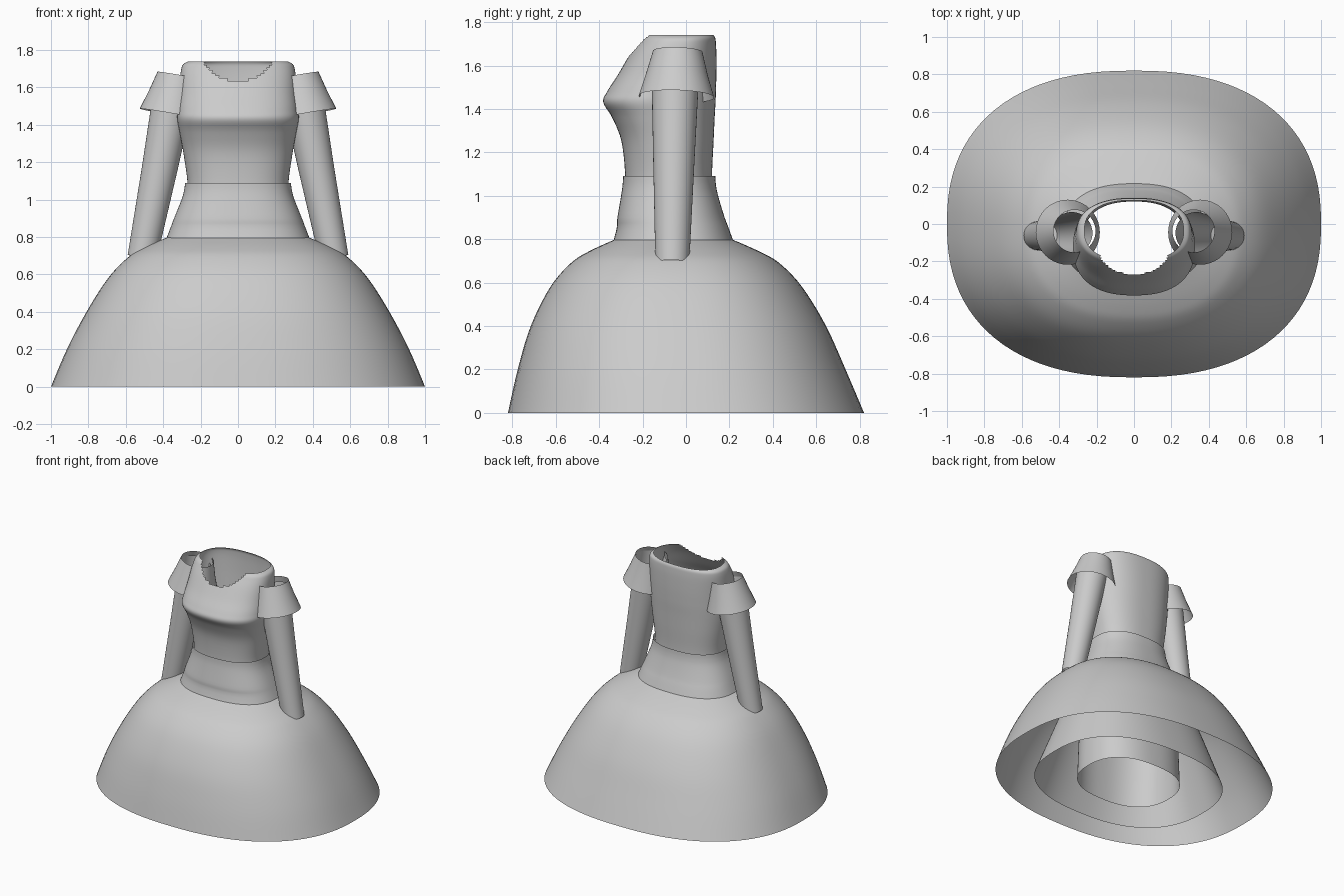
import bpy, bmesh, math
from mathutils import Vector

if "Cube" in bpy.data.objects:
    bpy.data.objects.remove(bpy.data.objects["Cube"])

SEG = 96


def finish(bm, name, angle=40):
    bmesh.ops.recalc_face_normals(bm, faces=bm.faces)
    mesh = bpy.data.meshes.new(name)
    bm.to_mesh(mesh)
    bm.free()
    obj = bpy.data.objects.new(name, mesh)
    bpy.context.collection.objects.link(obj)
    bpy.ops.object.select_all(action='DESELECT')
    bpy.context.view_layer.objects.active = obj
    obj.select_set(True)
    bpy.ops.object.shade_smooth_by_angle(angle=math.radians(angle))
    return obj


def refine(rows, steps):
    """Catmull-Rom interpolation of profile rows."""
    out = []
    for i in range(len(rows) - 1):
        p0, p1 = rows[max(i - 1, 0)], rows[i]
        p2, p3 = rows[i + 1], rows[min(i + 2, len(rows) - 1)]
        for s in range(steps):
            t = s / steps
            out.append([0.5 * (2 * b + (c - a) * t + (2 * a - 5 * b + 4 * c - d) * t * t
                               + (3 * b - a - 3 * c + d) * t ** 3)
                        for a, b, c, d in zip(p0, p1, p2, p3)])
    return out + [list(rows[-1])]


def bridge(bm, rings):
    for a, b in zip(rings, rings[1:]):
        for j in range(len(a)):
            k = (j + 1) % len(a)
            bm.faces.new((a[j], a[k], b[k], b[j]))


def garment(rows, power, steps=5):
    """Open shell of rounded-oval rings; rows are (z, half width, front y, back y)."""
    bm = bmesh.new()
    rings = []
    for z, hx, y0, y1 in refine(rows, steps):
        cy, hy, ring = (y0 + y1) / 2, (y1 - y0) / 2, []
        for j in range(SEG):
            a = 2 * math.pi * j / SEG
            c, s = math.cos(a), math.sin(a)
            ring.append(bm.verts.new((
                hx * math.copysign(abs(c) ** (2 / power), c),
                cy + hy * math.copysign(abs(s) ** (2 / power), s), z)))
        rings.append(ring)
    bridge(bm, rings)
    return bm


def tube(name, side, stations):
    """Open tapered tube along a leaning axis; stations are (x, y, z, radius)."""
    bm = bmesh.new()
    axis = Vector(stations[0][:3]) - Vector(stations[-1][:3])
    axis.normalize()
    u = axis.cross(Vector((0, 1, 0))).normalized()
    v = axis.cross(u)
    rings = []
    for x, y, z, r in stations:
        ring = []
        for j in range(40):
            a = 2 * math.pi * j / 40
            p = Vector((x, y, z)) + r * (math.cos(a) * u + math.sin(a) * v)
            ring.append(bm.verts.new((p.x * side, p.y, p.z)))
        rings.append(ring)
    bridge(bm, rings)
    return finish(bm, name)


# Wide outer skirt
finish(garment([(0, 1.0, -0.82, 0.82), (0.2, 0.915, -0.775, 0.735),
                (0.4, 0.81, -0.715, 0.645), (0.58, 0.695, -0.625, 0.535),
                (0.69, 0.59, -0.53, 0.43), (0.745, 0.50, -0.445, 0.335),
                (0.80, 0.375, -0.325, 0.21)], 2.35), "outer_skirt")

# Flared underskirt, its hip part showing above the outer skirt
finish(garment([(0, 0.68, -0.61, 0.49), (0.4, 0.535, -0.46, 0.355),
                (0.8, 0.38, -0.332, 0.215), (0.9, 0.342, -0.316, 0.178),
                (1.0, 0.302, -0.299, 0.148), (1.05, 0.288, -0.292, 0.138),
                (1.09, 0.283, -0.29, 0.135)], 2.4), "underskirt")

# Bodice running down into a narrow inner slip
bodice = garment([(0, 0.37, -0.36, 0.24), (0.4, 0.36, -0.335, 0.215),
                  (0.8, 0.325, -0.30, 0.175), (1.0, 0.28, -0.286, 0.128),
                  (1.09, 0.27, -0.28, 0.12), (1.25, 0.292, -0.297, 0.127),
                  (1.36, 0.312, -0.34, 0.132), (1.43, 0.325, -0.381, 0.136),
                  (1.48, 0.323, -0.363, 0.138), (1.56, 0.316, -0.312, 0.14),
                  (1.65, 0.31, -0.26, 0.14), (1.70, 0.303, -0.228, 0.138),
                  (1.725, 0.292, -0.212, 0.135), (1.74, 0.265, -0.198, 0.127)], 2.4)


# Scooped front neckline
def in_neckline(face):
    c = face.calc_center_median()
    return c.y < -0.1 and abs(c.x) < 0.18 and c.z > 1.64 + 0.09 * (abs(c.x) / 0.18) ** 3


bmesh.ops.delete(bodice, geom=[f for f in bodice.faces if in_neckline(f)], context='FACES')
finish(bodice, "bodice", 50)

# Long sleeves and flared shoulder caps
for side, label in ((1, "left"), (-1, "right")):
    tube("long_sleeve_" + label, side, [(0.332, -0.048, 1.63, 0.112),
                                        (0.42, -0.056, 1.16, 0.095),
                                        (0.513, -0.063, 0.69, 0.078)])
    tube("shoulder_cap_" + label, side, [(0.318, -0.038, 1.665, 0.114),
                                         (0.336, -0.042, 1.56, 0.142),
                                         (0.354, -0.044, 1.457, 0.174)])
